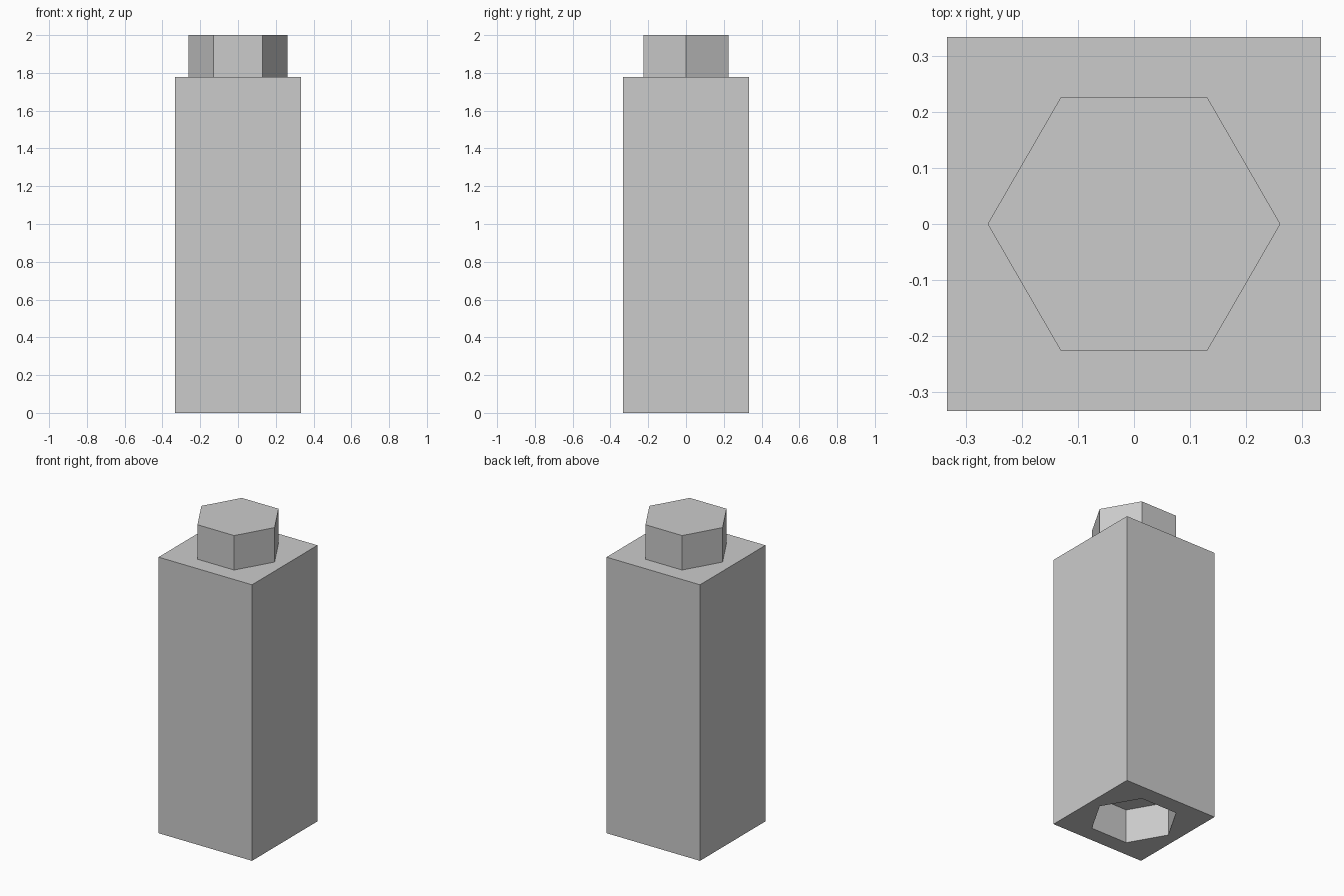
import bpy

if "Cube" in bpy.data.objects:
    bpy.data.objects.remove(bpy.data.objects["Cube"])

HALF, BODY_H, TOTAL_H = 0.333, 1.778, 2.0
HEX_R, SOCKET_DEPTH = 0.261, 0.22

grey = bpy.data.materials.new("plain grey")
grey.diffuse_color = (0.6, 0.6, 0.6, 1)
grey.use_nodes = True
grey.node_tree.nodes["Principled BSDF"].inputs["Base Color"].default_value = grey.diffuse_color


def hex_prism(name, z0, z1):
    # Six-sided prism with corners on the x axis
    bpy.ops.mesh.primitive_cylinder_add(vertices=6, radius=HEX_R, depth=z1 - z0,
                                        location=(0, 0, (z0 + z1) / 2),
                                        rotation=(0, 0, 0.5235988))
    ob = bpy.context.object
    ob.name = name
    ob.data.materials.append(grey)
    return ob


# Square column
bpy.ops.mesh.primitive_cube_add(size=1, location=(0, 0, BODY_H / 2))
body = bpy.context.object
body.name = "column"
body.scale = (2 * HALF, 2 * HALF, BODY_H)
bpy.ops.object.transform_apply(location=False, rotation=False, scale=True)
body.data.materials.append(grey)

# Hexagonal peg on top
hex_prism("top_peg", BODY_H, TOTAL_H)

# Matching hexagonal socket underneath
cutter = hex_prism("socket_cutter", -0.1, SOCKET_DEPTH)
cutter.hide_render = True
cutter.hide_set(True)
cut = body.modifiers.new("socket", 'BOOLEAN')
cut.operation = 'DIFFERENCE'
cut.solver = 'EXACT'
cut.object = cutter
